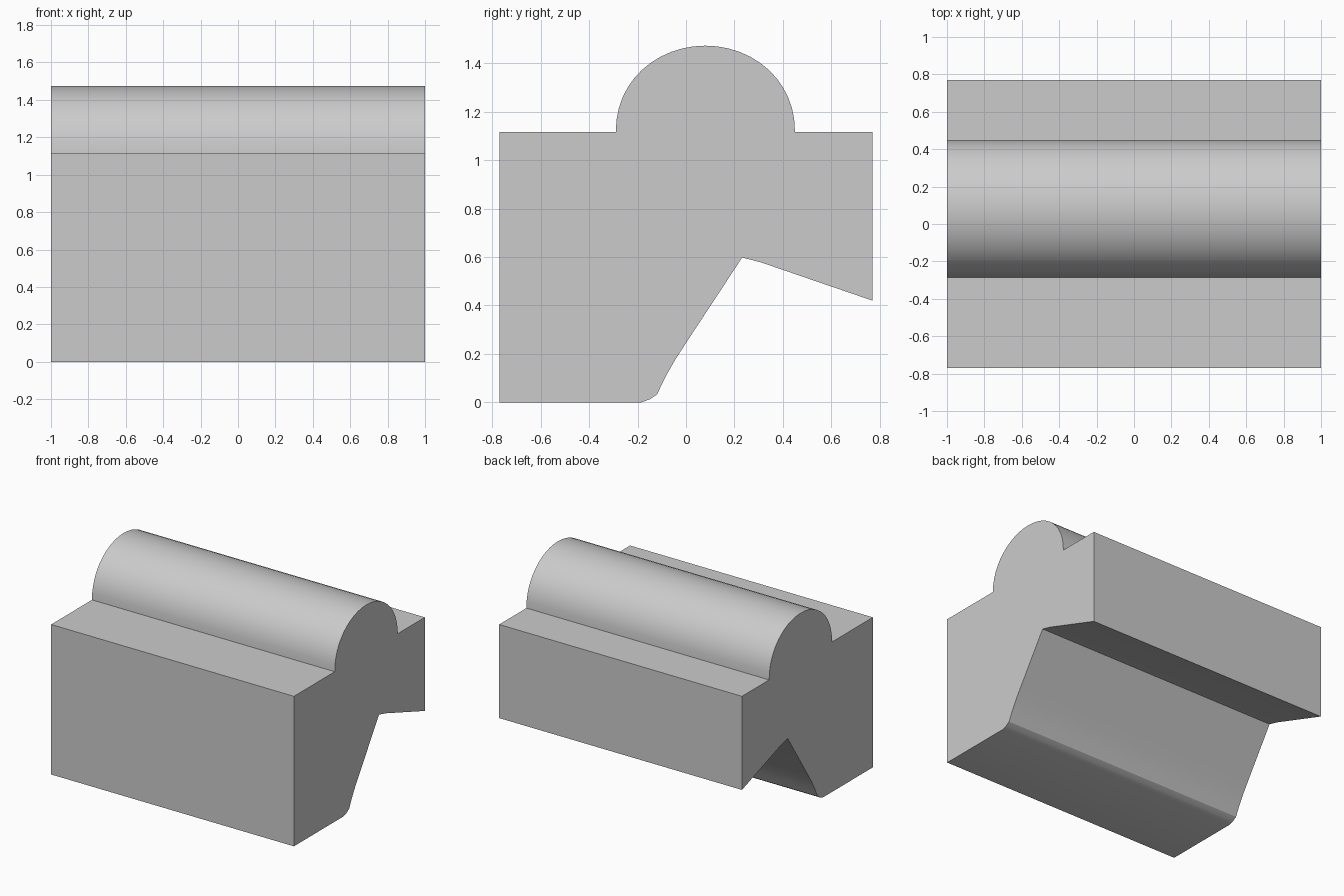
import bpy, bmesh, math

if "Cube" in bpy.data.objects:
    bpy.data.objects.remove(bpy.data.objects["Cube"])

# Side profile (y, z): foot with blended toe, undercut notch, sloping underside of the overhang
profile = [(-0.77, 0.0), (-0.185, 0.0), (-0.15, 0.012), (-0.12, 0.032),
           (-0.085, 0.105), (-0.045, 0.175), (0.0, 0.245),
           (0.232, 0.598), (0.31, 0.578), (0.77, 0.42), (0.77, 1.117)]

# Rounded ridge on top
steps = 24
for i in range(steps + 1):
    a = math.pi * i / steps
    profile.append((0.08 + 0.37 * math.cos(a), 1.117 + 0.356 * math.sin(a) ** 0.95 if 0 < i < steps else 1.117))
profile.append((-0.77, 1.117))

# Extrude the profile along x
bm = bmesh.new()
face = bm.faces.new([bm.verts.new((-1, y, z)) for y, z in profile])
result = bmesh.ops.extrude_face_region(bm, geom=[face])
bmesh.ops.translate(bm, vec=(2, 0, 0),
                    verts=[g for g in result["geom"] if isinstance(g, bmesh.types.BMVert)])
bmesh.ops.recalc_face_normals(bm, faces=bm.faces)
mesh = bpy.data.meshes.new("ridged_block")
bm.to_mesh(mesh)
bm.free()

block = bpy.data.objects.new("ridged_block", mesh)
bpy.context.collection.objects.link(block)
bpy.context.view_layer.objects.active = block
block.select_set(True)
bpy.ops.object.shade_smooth_by_angle(angle=math.radians(30))
